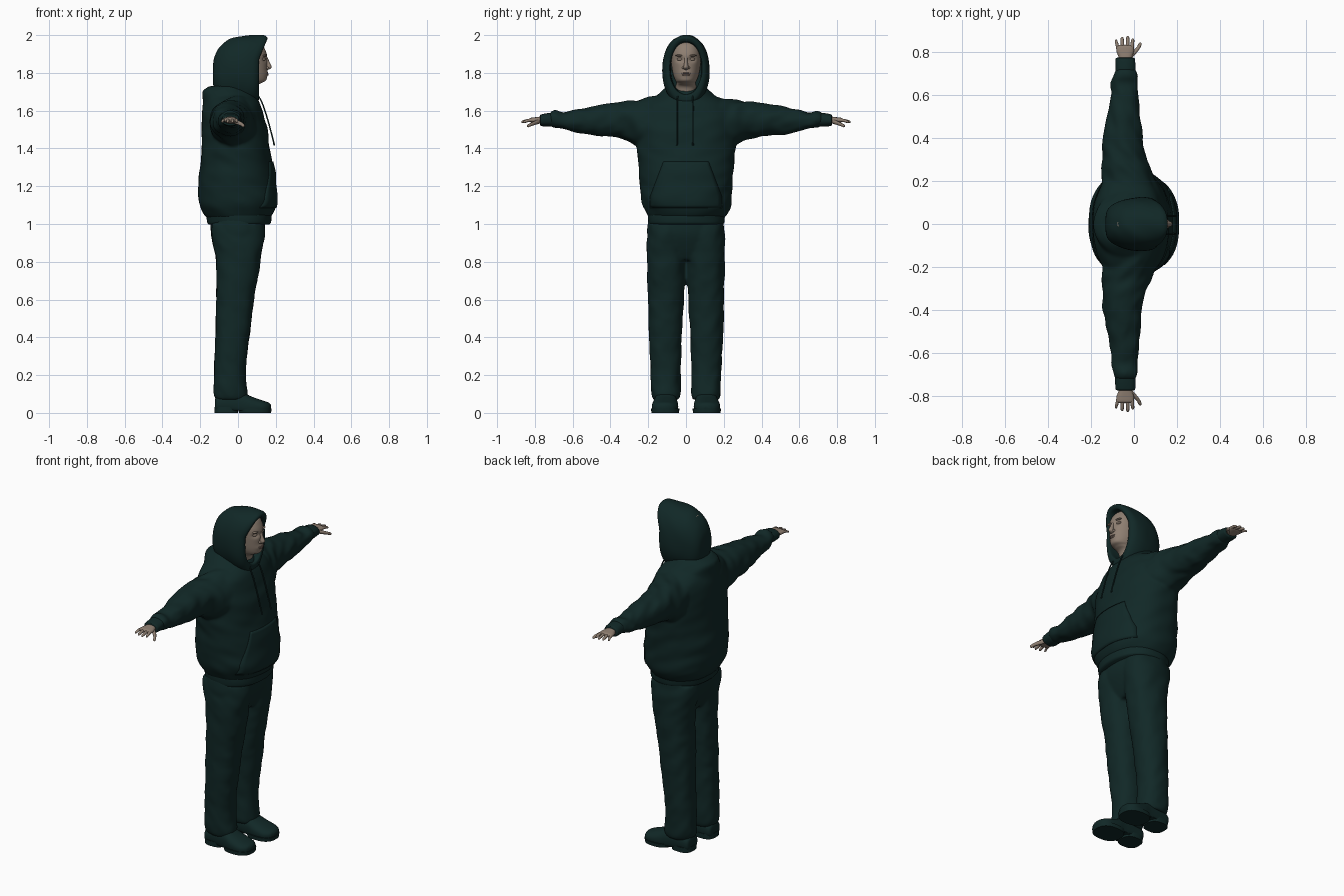
import bpy, bmesh, math
from mathutils import Vector, Matrix, noise


def material(name, rgb):
    m = bpy.data.materials.new(name)
    m.diffuse_color = (*rgb, 1)
    return m


CLOTH = material("dark green cloth", (0.0055, 0.021, 0.020))
SKIN = material("skin", (0.27, 0.21, 0.165))
LIPS = material("lips", (0.21, 0.145, 0.12))


def smooth_rows(rows, steps):
    """Catmull-Rom interpolation of all columns of a row list."""
    out = []
    for i in range(len(rows) - 1):
        a, b, c, d = (rows[max(0, min(len(rows) - 1, i + k))] for k in (-1, 0, 1, 2))
        for j in range(steps):
            t = j / steps
            out.append([0.5 * (2 * q + (r - p) * t + (2 * p - 5 * q + 4 * r - s) * t * t
                               + (3 * q - p - 3 * r + s) * t ** 3)
                        for p, q, r, s in zip(a, b, c, d)])
    return out + [list(rows[-1])]


def loft(bm, axis, rows, n=40, steps=6, p=2.0, fold=0.0, warp=None, side=1):
    """Closed tube through rows of (position, centre u, centre v, radius u, radius v)."""
    rings = []
    for t, cu, cv, ru, rv in smooth_rows(rows, steps):
        ring = []
        for k in range(n):
            a = 2 * math.pi * k / n
            c, s = math.cos(a), math.sin(a)
            c = math.copysign(abs(c) ** (2 / p), c)
            s = math.copysign(abs(s) ** (2 / p), s)
            g = 1
            if fold:
                g += fold * noise.noise(Vector((t * 17 + c * 1.2, c * 1.6 + side * 5, s * 1.6)))
            u, v = cu + ru * c * g, cv + rv * s * g
            co = {'x': (t, u, v), 'y': (u, t, v), 'z': (u, v, t)}[axis]
            co = Vector((co[0], co[1] * side, co[2]))
            ring.append(bm.verts.new(warp(co) if warp else co))
        rings.append(ring)
    for r, q in zip(rings, rings[1:]):
        for k in range(n):
            bm.faces.new((r[k], r[(k + 1) % n], q[(k + 1) % n], q[k]))
    bm.faces.new(rings[0])
    bm.faces.new(rings[-1])


def ball(bm, pos, size):
    mat = Matrix.Translation(pos) @ Matrix.Diagonal((*size, 1))
    bmesh.ops.create_uvsphere(bm, u_segments=20, v_segments=12, radius=1, matrix=mat)


def finish(bm, name, mat, fuse=False):
    bmesh.ops.recalc_face_normals(bm, faces=bm.faces)
    me = bpy.data.meshes.new(name)
    bm.to_mesh(me)
    bm.free()
    me.materials.append(mat)
    me.shade_smooth()
    me.set_sharp_from_angle(angle=math.radians(50))
    ob = bpy.data.objects.new(name, me)
    bpy.context.collection.objects.link(ob)
    if fuse:
        r = ob.modifiers.new("fuse", 'REMESH')
        r.mode, r.voxel_size, r.use_smooth_shade = 'VOXEL', 0.009, True
        s = ob.modifiers.new("soften", 'SMOOTH')
        s.factor, s.iterations = 0.5, 5
    return ob


# hoodie body, sleeves and draped cowl, fused into one garment
bm = bmesh.new()
loft(bm, 'z', [(1.03, 0, 0.005, .165, .195), (1.06, 0, .005, .188, .215), (1.11, 0, .003, .207, .235),
               (1.2, -.005, .002, .206, .243), (1.3, -.008, 0, .196, .25), (1.4, -.012, 0, .18, .262),
               (1.5, -.017, 0, .175, .262), (1.59, -.028, 0, .16, .25), (1.645, -.03, 0, .143, .21),
               (1.69, -.035, 0, .115, .13)], n=64, p=2.25, fold=.035)
for side in (1, -1):
    loft(bm, 'y', [(.15, -.02, 1.545, .13, .13), (.25, -.035, 1.535, .115, .122),
                   (.31, -.045, 1.548, .1, .102), (.4, -.053, 1.55, .092, .088),
                   (.5, -.047, 1.546, .076, .076), (.6, -.043, 1.546, .063, .057),
                   (.65, -.045, 1.547, .063, .043), (.69, -.04, 1.556, .056, .046),
                   (.72, -.04, 1.555, .046, .036)], p=2.1, fold=.12, side=side)
loft(bm, 'z', [(1.58, -.035, 0, .15, .19), (1.65, -.04, 0, .146, .17), (1.685, -.046, 0, .144, .145),
               (1.708, -.052, 0, .133, .122), (1.73, -.05, 0, .1, .1)], fold=.05)
hoodie = finish(bm, "hoodie", CLOTH, fuse=True)

# ribbed hem band and cuffs
bm = bmesh.new()
loft(bm, 'z', [(.998, .005, .002, .162, .194), (1.01, .006, .002, .17, .2), (1.05, .004, .002, .172, .203),
               (1.07, .002, .002, .165, .2)], n=56, p=2.25, fold=.015)
finish(bm, "hoodie_hem", CLOTH)
for side, label in ((1, "left"), (-1, "right")):
    bm = bmesh.new()
    loft(bm, 'y', [(.69, -.04, 1.553, .044, .034), (.72, -.04, 1.552, .047, .036),
                   (.765, -.04, 1.55, .045, .031), (.772, -.04, 1.55, .038, .025)], p=2.2, fold=.04, side=side)
    finish(bm, label + "_cuff", CLOTH)


# hood, with the top of its opening leaning forward
def lean(co):
    if co.x > 0:
        co.x += .05 * min(1, co.x / .08) * max(0, (co.z - 1.87) / .12)
    return co


bm = bmesh.new()
hood_rows = [(-.133, 1.76, 1.83, .02), (-.126, 1.71, 1.88, .06), (-.1, 1.66, 1.935, .09), (-.05, 1.64, 1.978, .113),
             (.02, 1.63, 1.998, .125), (.075, 1.63, 1.998, .122), (.103, 1.64, 1.99, .108),
             (.11, 1.665, 1.977, .092), (.1, 1.685, 1.963, .083), (.04, 1.69, 1.955, .08)]
loft(bm, 'x', [(x, 0, (a + b) / 2, w, (b - a) / 2) for x, a, b, w in hood_rows],
     n=56, p=2.15, fold=.025, warp=lean)
finish(bm, "hood", CLOTH)

# front pocket, laid onto the hoodie
bm = bmesh.new()
grid = [[bm.verts.new((.4, (-1 + j / 8) * (.19 - .07 * max(0, (i - 4) / 12)), 1.085 + .245 * i / 16))
         for j in range(17)] for i in range(17)]
for i in range(16):
    for j in range(16):
        bm.faces.new((grid[i][j], grid[i][j + 1], grid[i + 1][j + 1], grid[i + 1][j]))
pocket = finish(bm, "front_pocket", CLOTH)
wrap = pocket.modifiers.new("lay on", 'SHRINKWRAP')
wrap.target, wrap.wrap_method, wrap.offset = hoodie, 'PROJECT', .005
wrap.use_project_x, wrap.use_positive_direction, wrap.use_negative_direction = True, False, True
thick = pocket.modifiers.new("thickness", 'SOLIDIFY')
thick.thickness, thick.offset = .008, -1

# drawstrings
for y, label in ((.037, "left"), (-.047, "right")):
    bm = bmesh.new()
    loft(bm, 'z', [(1.415, .192, y, .005, .005), (1.44, .187, y, .004, .004), (1.55, .158, y, .004, .004),
                   (1.64, .128, y, .004, .004), (1.69, .1, y * .9, .004, .004)], n=10)
    finish(bm, label + "_drawstring", CLOTH)

# trousers: hips and two legs fused
bm = bmesh.new()
loft(bm, 'z', [(.81, 0, 0, .085, .1), (.87, 0, 0, .115, .18), (.95, 0, -.003, .142, .203),
               (1.03, -.003, 0, .145, .198)], n=56, p=2.3)
for side in (1, -1):
    loft(bm, 'z', [(.07, -.035, .105, .08, .068), (.1, -.038, .105, .09, .077), (.17, -.042, .107, .086, .078),
                   (.25, -.042, .108, .084, .08), (.4, -.03, .109, .09, .086), (.6, -.015, .106, .1, .095),
                   (.8, .002, .105, .117, .101), (.93, 0, .104, .138, .101), (1.0, 0, .1, .14, .095)],
         p=2.25, fold=.06, side=side)
finish(bm, "trousers", CLOTH, fuse=True)


# shoes: rounded upper cut flat underneath, heel block and front sole
def flat_bottom(co):
    co.z = max(co.z, .012)
    return co


for side, label in ((1, "left"), (-1, "right")):
    bm = bmesh.new()
    loft(bm, 'x', [(-.122, .106, .04, .03, .03), (-.11, .106, .045, .052, .045), (-.05, .107, .05, .058, .06),
                   (.02, .108, .045, .062, .065), (.07, .11, .035, .069, .052), (.13, .112, .03, .067, .036),
                   (.162, .112, .028, .047, .027), (.174, .112, .027, .02, .016)],
         p=2.4, warp=flat_bottom, side=side)
    finish(bm, label + "_shoe", CLOTH)
    bm = bmesh.new()
    loft(bm, 'z', [(0, -.063, .107, .062, .058), (.03, -.063, .107, .062, .058)], p=2.8, steps=2, side=side)
    loft(bm, 'z', [(0, .09, .11, .085, .073), (.022, .09, .11, .088, .075)], p=2.5, steps=2, side=side)
    loft(bm, 'z', [(.014, .02, .108, .1, .056), (.028, .02, .108, .1, .056)], p=2.5, steps=2, side=side)
    finish(bm, label + "_shoe_sole", CLOTH)


# head with eye sockets
def sockets(co):
    if co.x > .06:
        for y in (-.032, .032):
            co.x -= .014 * math.exp(-((co.y - y) / .019) ** 2 - ((co.z - 1.872) / .014) ** 2)
        co.x += .006 * math.exp(-(co.y / .03) ** 2 - ((co.z - 1.795) / .014) ** 2)
    return co


bm = bmesh.new()
loft(bm, 'z', [(1.64, .02, 0, .06, .055), (1.72, .022, 0, .067, .056), (1.745, .042, 0, .08, .05),
               (1.76, .055, 0, .093, .056), (1.79, .05, 0, .103, .068), (1.84, .042, 0, .113, .077),
               (1.88, .04, 0, .116, .08), (1.92, .032, 0, .113, .08), (1.955, .022, 0, .1, .07),
               (1.972, .012, 0, .06, .045)], n=64, steps=8, p=2.2, warp=sockets)
# nose, nostril wings, eyes and brows
loft(bm, 'z', [(1.885, .149, 0, .006, .007), (1.855, .156, 0, .012, .009), (1.833, .161, 0, .017, .013),
               (1.822, .157, 0, .014, .013), (1.816, .15, 0, .006, .006)], n=20)
for s in (-1, 1):
    ball(bm, (.151, s * .013, 1.827), (.012, .008, .008))
    ball(bm, (.133, s * .032, 1.872), (.013, .016, .008))
    ball(bm, (.14, s * .034, 1.892), (.012, .022, .005))
finish(bm, "head", SKIN)
bm = bmesh.new()
ball(bm, (.154, 0, 1.798), (.008, .023, .004))
ball(bm, (.154, 0, 1.790), (.008, .02, .005))
finish(bm, "mouth", LIPS)

# hands: palm, four fingers and thumb
fingers = [(-.073, -.083, .857, .0075), (-.052, -.055, .868, .0085), (-.031, -.029, .872, .0085),
           (-.011, -.006, .862, .0085)]
for side, label in ((1, "left"), (-1, "right")):
    bm = bmesh.new()
    loft(bm, 'y', [(.74, -.04, 1.55, .028, .02), (.775, -.04, 1.55, .032, .018), (.8, -.041, 1.55, .04, .015),
                   (.822, -.042, 1.55, .04, .012), (.83, -.042, 1.549, .034, .007)], n=28, p=2.4, side=side)
    for x0, x1, tip, r in fingers:
        loft(bm, 'y', [(.8, x0, 1.55, r, r), (.83, (x0 + x1) / 2, 1.549, r, r), (tip - .008, x1, 1.542, r * .85, r * .85),
                       (tip, x1, 1.539, r * .35, r * .35)], n=12, steps=4, side=side)
    loft(bm, 'y', [(.772, -.022, 1.545, .012, .012), (.8, .004, 1.535, .013, .011), (.822, .022, 1.526, .009, .009),
                   (.836, .028, 1.52, .008, .008), (.842, .03, 1.518, .003, .003)], n=12, steps=4, side=side)
    finish(bm, label + "_hand", SKIN)
